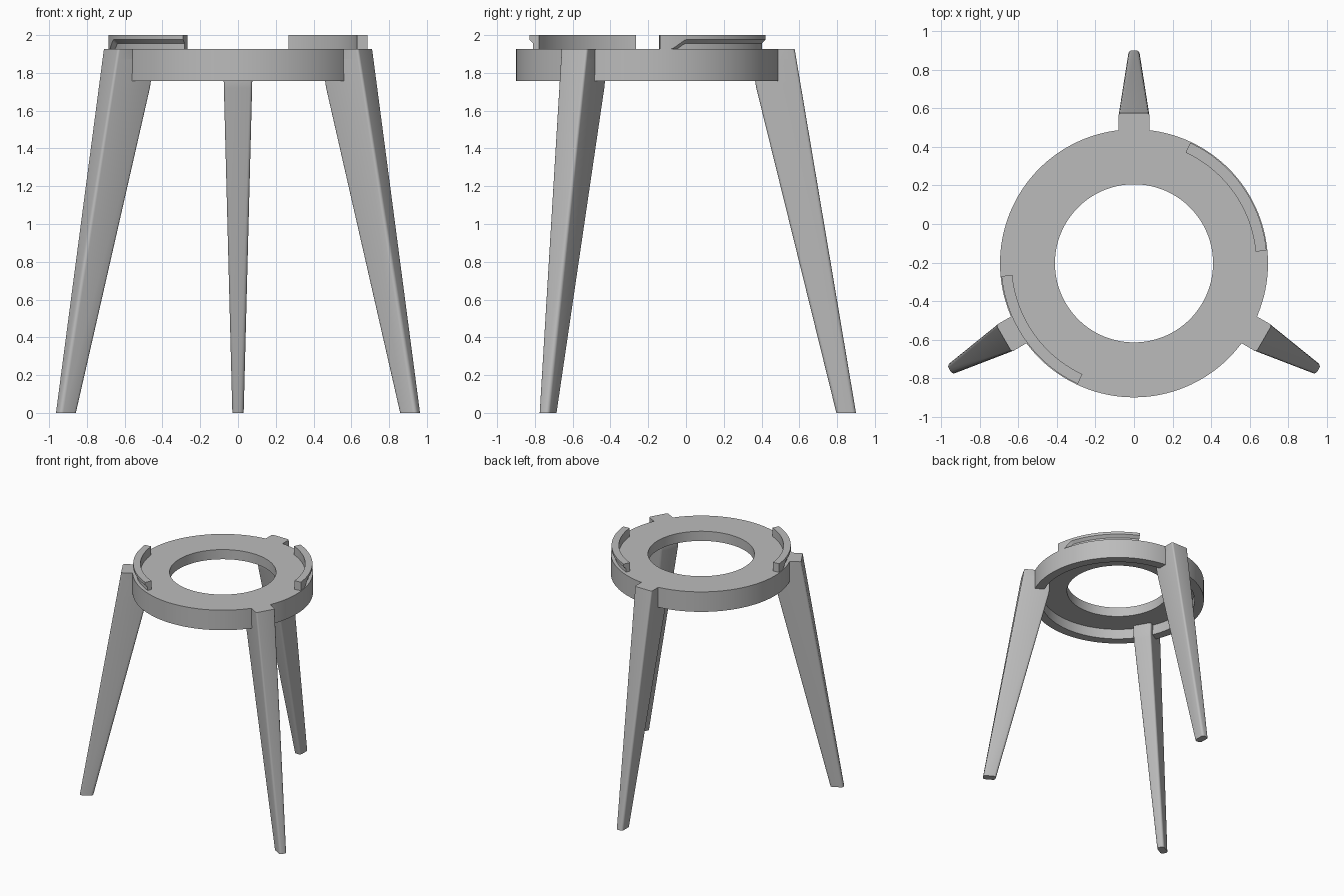
import bpy, bmesh, math
from mathutils import Vector, Matrix

cube = bpy.data.objects.get("Cube")
if cube:
    bpy.data.objects.remove(cube, do_unlink=True)

grey = bpy.data.materials.new("plain_grey")
grey.use_nodes = True
COLOUR = (0.5, 0.5, 0.5, 1)
grey.diffuse_color = COLOUR
grey.node_tree.nodes["Principled BSDF"].inputs["Base Color"].default_value = COLOUR

CENTRE = Vector((0, -0.204, 0))
OUTER, HOLE, RECESS = 0.695, 0.41, 0.62
BASE, CEILING, DECK, TOP = 1.757, 1.845, 1.927, 2.0


def loft(name, sections, closed=False, turn=0):
    """Skin a row of equal-length outlines, turned about the ring's axis."""
    bm = bmesh.new()
    rows = [[bm.verts.new(p) for p in s] for s in sections]
    n = len(rows[0])
    pairs = list(zip(rows, rows[1:]))
    if closed:
        pairs.append((rows[-1], rows[0]))
    for a, b in pairs:
        for i in range(n):
            j = (i + 1) % n
            bm.faces.new((a[i], a[j], b[j], b[i]))
    if not closed:
        bm.faces.new(rows[0])
        bm.faces.new(rows[-1])
    bmesh.ops.remove_doubles(bm, verts=bm.verts, dist=0.0001)
    bmesh.ops.recalc_face_normals(bm, faces=bm.faces)
    bm.transform(Matrix.Translation(CENTRE) @ Matrix.Rotation(turn, 4, 'Z'))
    mesh = bpy.data.meshes.new(name)
    bm.to_mesh(mesh)
    bm.free()
    mesh.materials.append(grey)
    obj = bpy.data.objects.new(name, mesh)
    bpy.context.collection.objects.link(obj)
    bpy.ops.object.select_all(action='DESELECT')
    obj.select_set(True)
    bpy.context.view_layer.objects.active = obj
    bpy.ops.object.shade_smooth_by_angle(angle=math.radians(30))
    return obj


def polar(profile, angle):
    """Place (radius, height) points at an angle around the axis."""
    return [(r * math.cos(angle), r * math.sin(angle), z) for r, z in profile]


# Ring with a central hole and a recessed underside
ring_profile = [(HOLE, CEILING), (RECESS, CEILING), (RECESS, BASE),
                (OUTER, BASE), (OUTER, DECK), (HOLE, DECK)]
loft("top_ring", [polar(ring_profile, math.tau * i / 128) for i in range(128)], closed=True)


# Tapered legs with rounded long edges
def leg_outline(z, inner, outer, half, radius):
    points = []
    for k, (sx, sy) in enumerate([(1, 1), (-1, 1), (-1, -1), (1, -1)]):
        cx = (outer if sx > 0 else inner) - sx * radius
        cy = sy * (half - radius)
        for step in range(5):
            a = math.pi / 2 * (k + step / 4)
            points.append((cx + radius * math.cos(a), cy + radius * math.sin(a), z))
    return points


FOOT_OUT, HEAD_OUT = 1.104, 0.779
# height and inner radius of each station
stations = [(0, 1.0), (1.72, 0.576), (BASE, 0.57), (1.87, 0.57), (1.875, 0.68), (DECK, 0.68)]
leg = []
for z, inner in stations:
    t = z / DECK
    leg.append(leg_outline(z, inner, FOOT_OUT + (HEAD_OUT - FOOT_OUT) * t,
                           0.03 + 0.05 * t, 0.02 - 0.007 * t))
for name, degrees in (("back_leg", 90), ("front_right_leg", 210), ("front_left_leg", 330)):
    loft(name, leg, turn=math.radians(degrees))

# Curved locking lugs, each with an undercut groove that ramps in near one end
LUG_IN, LUG_OUT, GROOVE, LIP = 0.634, 0.69, 0.022, 1.977


def lug_profile(degrees):
    ramp = min(max((degrees - 11) / 6, 0), 1)
    under = DECK + (LIP - DECK) * ramp
    cut = min(GROOVE, under - DECK)
    return [(LUG_IN, DECK), (LUG_IN, TOP), (LUG_OUT, TOP), (LUG_OUT, under),
            (LUG_OUT - cut, under - cut), (LUG_OUT - cut, DECK)]


angles = [5.5 + i * 0.9917 for i in range(61)]
lug = [polar(lug_profile(a), math.radians(a)) for a in angles]
loft("back_left_lug", lug)
loft("front_right_lug", lug, turn=math.pi)
